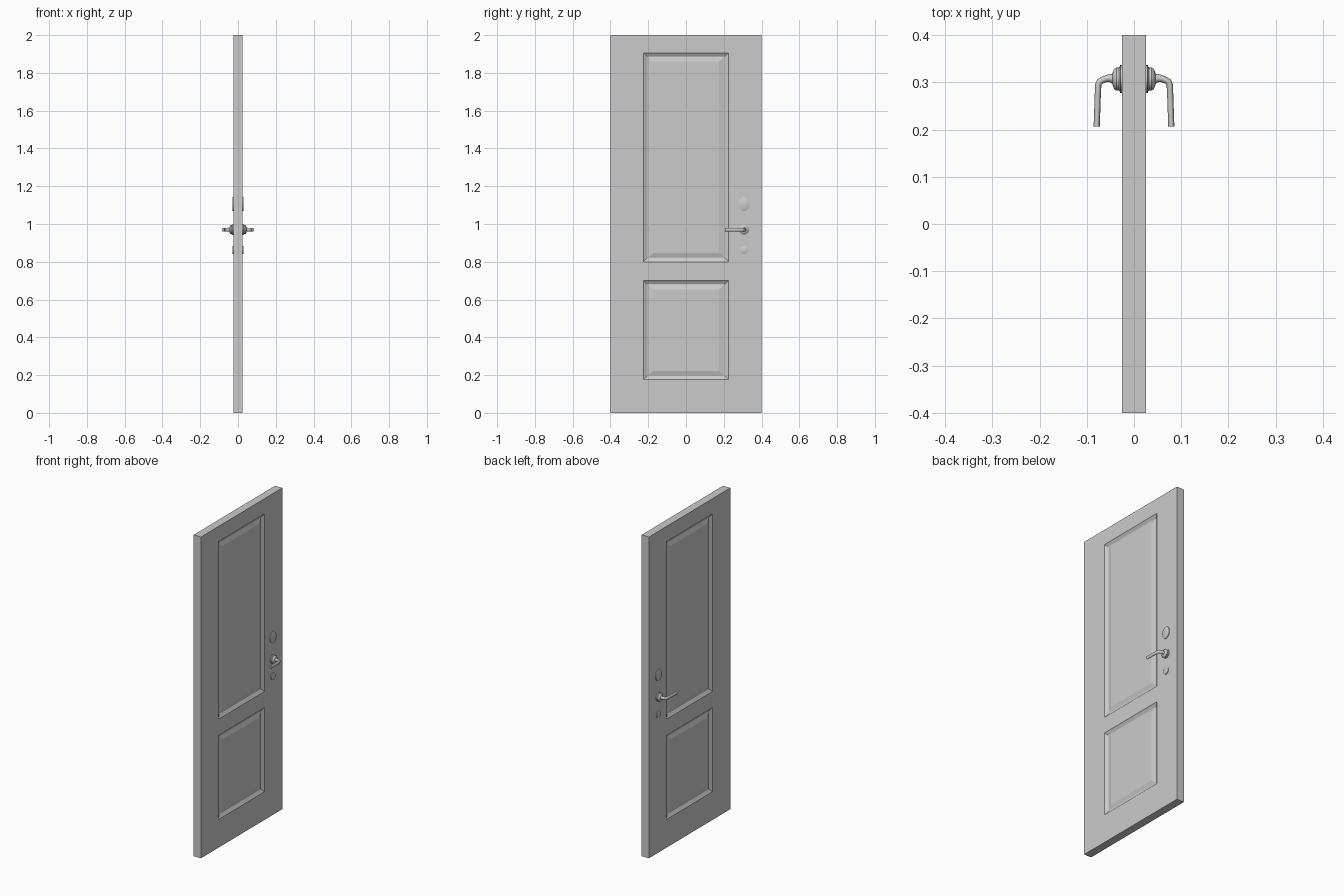
import bpy, bmesh, math
from mathutils import Vector

if "Cube" in bpy.data.objects:
    bpy.data.objects.remove(bpy.data.objects["Cube"])

HALF_T = 0.025          # half door thickness
LOCK_Y = 0.307          # shared axis of the door hardware
HANDLE_Z = 0.97


def finish(bm, name, smooth=False):
    bmesh.ops.remove_doubles(bm, verts=bm.verts, dist=0.00005)
    bmesh.ops.recalc_face_normals(bm, faces=bm.faces)
    me = bpy.data.meshes.new(name)
    bm.to_mesh(me)
    bm.free()
    ob = bpy.data.objects.new(name, me)
    bpy.context.collection.objects.link(ob)
    if smooth:
        bpy.ops.object.select_all(action='DESELECT')
        ob.select_set(True)
        bpy.context.view_layer.objects.active = ob
        bpy.ops.object.shade_smooth_by_angle(angle=math.radians(35))
    return ob


def loft(bm, rings, cap_start=True, cap_end=True):
    loops = [[bm.verts.new(p) for p in ring] for ring in rings]
    n = len(loops[0])
    for a, b in zip(loops, loops[1:]):
        for i in range(n):
            j = (i + 1) % n
            bm.faces.new((a[i], a[j], b[j], b[i]))
    if cap_start:
        bm.faces.new(loops[0][::-1])
    if cap_end:
        bm.faces.new(loops[-1])


def rect(x, y, z0, z1):
    return [(x, -y, z0), (x, y, z0), (x, y, z1), (x, -y, z1)]


def ellipse(centre, u, v, ru, rv, n):
    return [centre + u * ru * math.cos(2 * math.pi * i / n)
            + v * rv * math.sin(2 * math.pi * i / n) for i in range(n)]


# Door slab: framed grid on both faces with moulded panels in two cells
ys = [-0.4, -0.226, 0.226, 0.4]
zs = [0, 0.176, 0.70, 0.80, 1.906, 2.0]
steps = [(0, 0), (0.004, 0.003), (0.021, 0.012), (0.025, 0.012), (0.052, 0.005)]
bm = bmesh.new()
for s in (-1, 1):
    for i in range(3):
        for j in range(5):
            if i == 1 and j in (1, 3):
                loft(bm, [rect(s * (HALF_T - d), ys[2] - k, zs[j] + k * 0.9, zs[j + 1] - k * 0.9)
                          for k, d in steps], cap_start=False)
            else:
                bm.faces.new([bm.verts.new((s * HALF_T, y, z)) for y, z in
                              ((ys[i], zs[j]), (ys[i + 1], zs[j]),
                               (ys[i + 1], zs[j + 1]), (ys[i], zs[j + 1]))])
bmesh.ops.remove_doubles(bm, verts=bm.verts, dist=0.00005)
# Join the two faces around the slab's outer edge
bmesh.ops.bridge_loops(bm, edges=[e for e in bm.edges if e.is_boundary])
# Merge the coplanar frame cells
bmesh.ops.dissolve_limit(bm, angle_limit=0.01, verts=bm.verts, edges=bm.edges)
finish(bm, "door_slab")


def turned(name, side, z, profile, aspect=1.0, n=24):
    """Round part along x; profile is (distance from door centre, radius)."""
    b = bmesh.new()
    loft(b, [ellipse(Vector((side * x, LOCK_Y, z)), Vector((0, 1, 0)), Vector((0, 0, 1)),
                     r * aspect, r, n) for x, r in profile])
    return finish(b, name, True)


def lever(name, side):
    """Sweep an oval section along the bent lever path."""
    path = [(0.040, 0.307), (0.050, 0.309), (0.058, 0.308), (0.066, 0.305),
            (0.073, 0.301), (0.0758, 0.295), (0.0768, 0.27), (0.079, 0.207)]
    radii = [0.012, 0.009, 0.0075, 0.007, 0.007, 0.0068, 0.0065, 0.0065]
    pts = [Vector((side * x, y, HANDLE_Z)) for x, y in path]
    up = Vector((0, 0, 1))
    rings = []
    for i, p in enumerate(pts):
        t = (pts[min(i + 1, len(pts) - 1)] - pts[max(i - 1, 0)]).normalized()
        if i == len(pts) - 1:
            t = Vector((0, -1, 0))
        rings.append(ellipse(p, t.cross(up), up, radii[i], max(radii[i], 0.01), 16))
    b = bmesh.new()
    loft(b, rings)
    return finish(b, name, True)


# Hardware repeated on both faces
for side, tag in ((-1, "left"), (1, "right")):
    turned("handle_rose_" + tag, side, HANDLE_Z,
           [(0.022, 0.027), (0.030, 0.027), (0.032, 0.024), (0.037, 0.0245),
            (0.041, 0.022), (0.044, 0.017), (0.046, 0.011)])
    lever("lever_handle_" + tag, side)
    turned("upper_lock_cover_" + tag, side, 1.106,
           [(0.022, 0.037), (0.029, 0.037), (0.030, 0.035)], aspect=0.8)
    turned("lower_lock_cover_" + tag, side, 0.862,
           [(0.022, 0.0215), (0.029, 0.0215), (0.030, 0.0195)])
